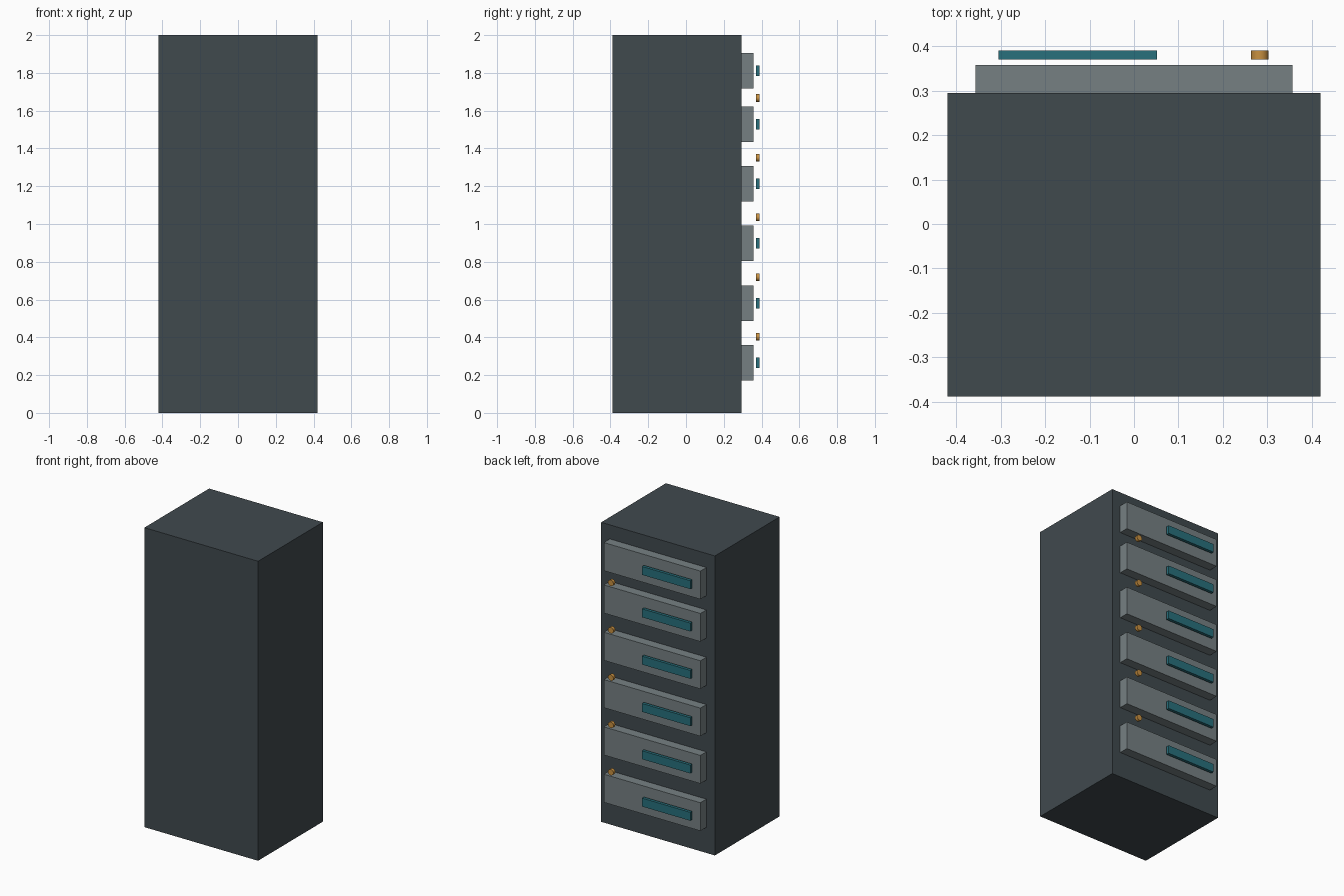
import bpy
import math

cube = bpy.data.objects.get("Cube")
if cube:
    bpy.data.objects.remove(cube, do_unlink=True)


def material(name, rgb):
    mat = bpy.data.materials.new(name)
    mat.use_nodes = True
    color = (*rgb, 1.0)
    mat.diffuse_color = color
    mat.node_tree.nodes["Principled BSDF"].inputs["Base Color"].default_value = color
    return mat


charcoal = material("charcoal metal", (0.051, 0.067, 0.076))
grey = material("grey metal", (0.18, 0.216, 0.226))
teal = material("teal display", (0.021, 0.16, 0.2))
amber = material("amber light", (0.58, 0.28, 0.052))


def box(name, x, y, z, mat):
    """Box spanning the given (low, high) ranges."""
    spans = (x, y, z)
    bpy.ops.mesh.primitive_cube_add(size=1, location=[sum(s) / 2 for s in spans])
    obj = bpy.context.object
    obj.name = name
    obj.scale = [s[1] - s[0] for s in spans]
    bpy.ops.object.transform_apply(location=False, rotation=False, scale=True)
    obj.data.materials.append(mat)
    return obj


def lamp(name, x, y, z, mat):
    """Small round light facing the back."""
    bpy.ops.mesh.primitive_cylinder_add(
        vertices=16, radius=0.02, depth=0.02,
        location=(x, y, z), rotation=(math.pi / 2, 0, 0))
    obj = bpy.context.object
    obj.name = name
    obj.data.materials.append(mat)
    bpy.ops.object.shade_smooth_by_angle(angle=math.radians(30))


# Cabinet body
box("cabinet", (-0.42, 0.42), (-0.388, 0.295), (0, 2), charcoal)

# Stacked units, each with a display strip; the top one sits slightly closer
pitch = 0.316
heights = [0.265 + pitch * i for i in range(5)] + [1.812]
for i, z in enumerate(heights, 1):
    box(f"unit_{i}", (-0.357, 0.357), (0.295, 0.358), (z - 0.094, z + 0.094), grey)
    box(f"display_{i}", (-0.305, 0.052), (0.37, 0.39), (z - 0.028, z + 0.028), teal)

# Status lights in the gaps between units
for i, z in enumerate(heights[:5], 1):
    lamp(f"status_light_{i}", 0.283, 0.38, z + 0.138, amber)
